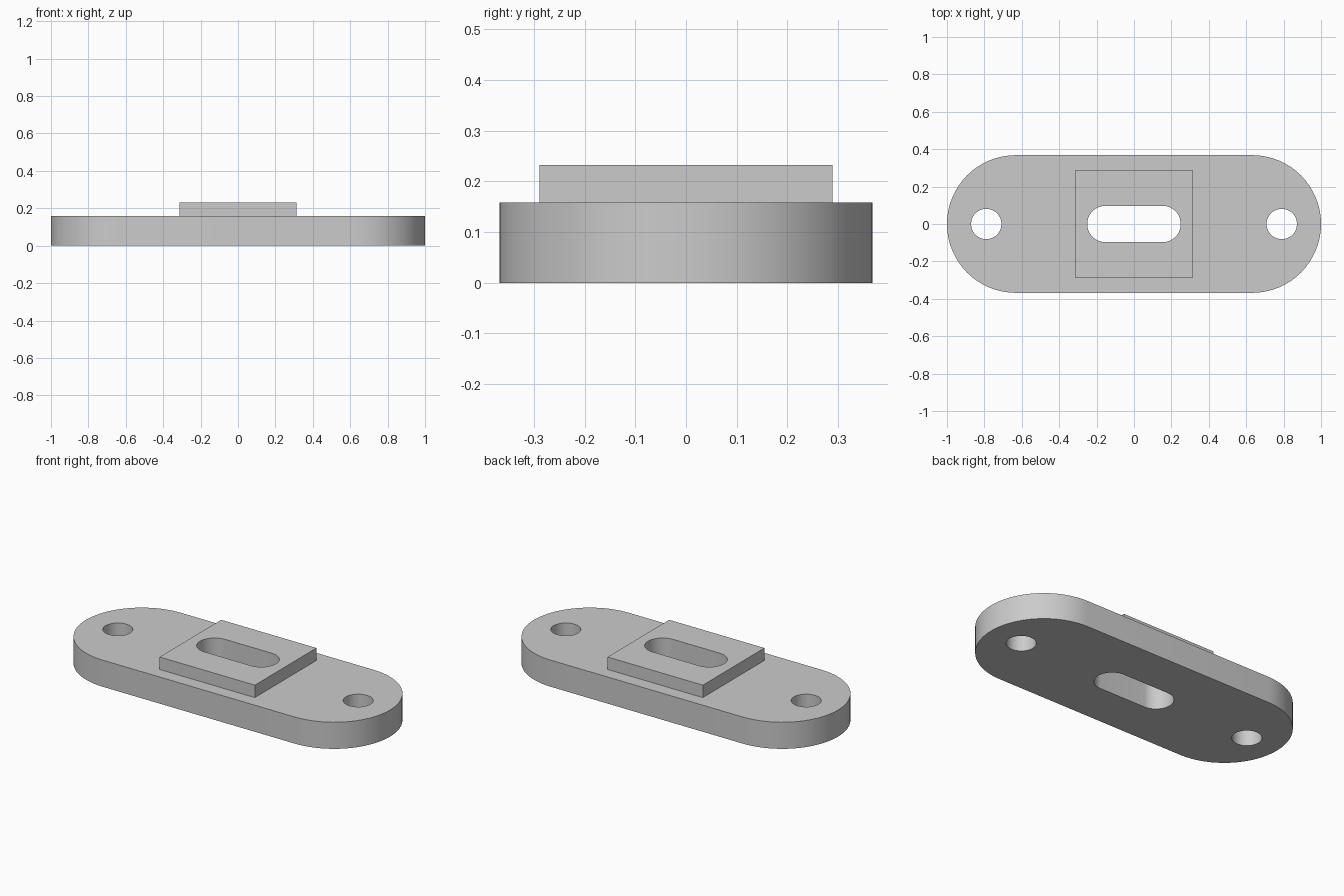
import bpy
import bmesh
from math import cos, sin, pi, radians

default = bpy.data.objects.get("Cube")
if default:
    bpy.data.objects.remove(default, do_unlink=True)

# Single plain grey material
GREY = (0.6, 0.6, 0.6, 1.0)
grey = bpy.data.materials.new("plain grey")
grey.use_nodes = True
grey.diffuse_color = GREY
grey.node_tree.nodes["Principled BSDF"].inputs["Base Color"].default_value = GREY


def stadium(half_length, radius, steps=32):
    """Outline of a slot with round ends."""
    shift = half_length - radius
    points = []
    for side in (1, -1):
        for i in range(steps + 1):
            a = -pi / 2 + pi * i / steps
            points.append((side * (shift + radius * cos(a)), side * radius * sin(a)))
    return points


def circle(cx, radius, steps=48):
    return [(cx + radius * cos(2 * pi * i / steps), radius * sin(2 * pi * i / steps))
            for i in range(steps)]


def rectangle(hx, hy):
    return [(-hx, -hy), (hx, -hy), (hx, hy), (-hx, hy)]


def plate(name, loops, bottom, top):
    """Extrude an outline, with the remaining loops as through holes."""
    bm = bmesh.new()
    edges = []
    for loop in loops:
        verts = [bm.verts.new((x, y, bottom)) for x, y in loop]
        edges += [bm.edges.new((v, verts[i - 1])) for i, v in enumerate(verts)]
    bmesh.ops.triangle_fill(bm, use_beauty=True, edges=edges, normal=(0, 0, 1))
    extruded = bmesh.ops.extrude_face_region(bm, geom=bm.faces[:], use_keep_orig=True)
    raised = [g for g in extruded["geom"] if isinstance(g, bmesh.types.BMVert)]
    bmesh.ops.translate(bm, verts=raised, vec=(0, 0, top - bottom))
    bmesh.ops.recalc_face_normals(bm, faces=bm.faces[:])
    mesh = bpy.data.meshes.new(name)
    bm.to_mesh(mesh)
    bm.free()
    mesh.materials.append(grey)
    obj = bpy.data.objects.new(name, mesh)
    bpy.context.collection.objects.link(obj)
    bpy.ops.object.select_all(action="DESELECT")
    obj.select_set(True)
    bpy.context.view_layer.objects.active = obj
    bpy.ops.object.shade_smooth_by_angle(angle=radians(30))
    return obj


BASE_TOP = 0.158
BLOCK_TOP = 0.232
slot = stadium(0.25, 0.097)

# Rounded base with a bolt hole at each end and the central slot
plate("base_plate",
      [stadium(1.0, 0.368), circle(-0.79, 0.081), circle(0.79, 0.081), slot],
      0, BASE_TOP)

# Raised rectangular block around the slot
plate("raised_block", [rectangle(0.313, 0.289), slot], BASE_TOP, BLOCK_TOP)
